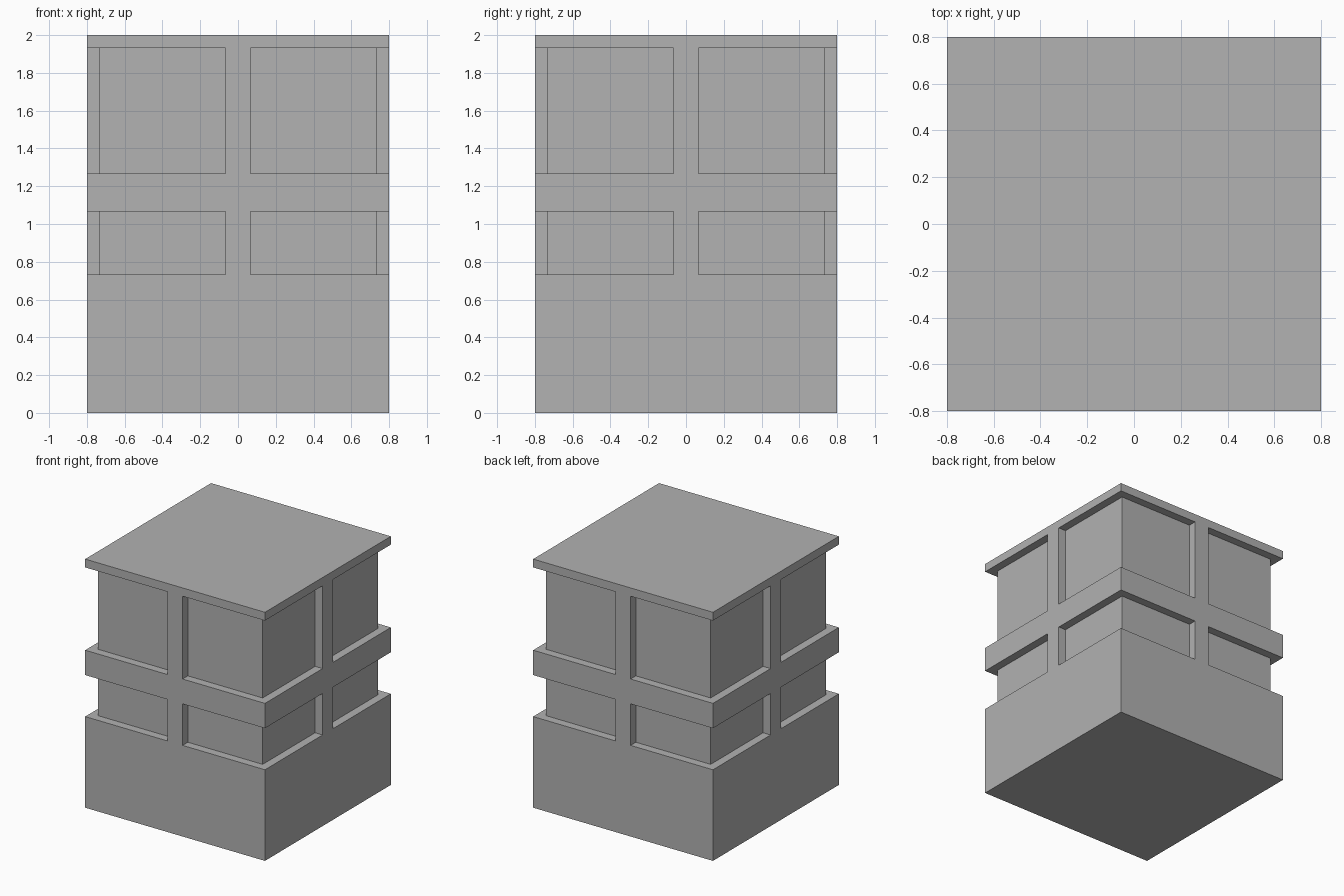
import bpy
import bmesh

HALF, CORE, MULLION = 0.8, 0.733, 0.067
TIERS = [(0.733, 1.067), (1.267, 1.933)]   # lower and upper recessed storeys

default = bpy.data.objects.get("Cube")
if default:
    bpy.data.objects.remove(default, do_unlink=True)

grey = bpy.data.materials.new("plain_grey")
grey.use_nodes = True
colour = (0.445, 0.445, 0.445, 1)
grey.diffuse_color = colour
grey.node_tree.nodes["Principled BSDF"].inputs["Base Color"].default_value = colour


def make_object(name, bm):
    bmesh.ops.recalc_face_normals(bm, faces=bm.faces)
    mesh = bpy.data.meshes.new(name)
    bm.to_mesh(mesh)
    bm.free()
    mesh.materials.append(grey)
    obj = bpy.data.objects.new(name, mesh)
    bpy.context.collection.objects.link(obj)
    return obj


# Solid tower block
bm = bmesh.new()
bmesh.ops.create_cube(bm, size=1)
for v in bm.verts:
    v.co = (v.co.x * 2 * HALF, v.co.y * 2 * HALF, (v.co.z + 0.5) * 2)
tower = make_object("tower_block", bm)

# L-shaped prisms that wrap each corner of each storey
OUT = 0.95
profile = [(MULLION, CORE), (CORE, CORE), (CORE, MULLION),
           (OUT, MULLION), (OUT, OUT), (MULLION, OUT)]
bm = bmesh.new()
for low, high in TIERS:
    for sx in (-1, 1):
        for sy in (-1, 1):
            face = bm.faces.new([bm.verts.new((x * sx, y * sy, low)) for x, y in profile])
            top = bmesh.ops.extrude_face_region(bm, geom=[face])["geom"]
            bmesh.ops.translate(bm, vec=(0, 0, high - low),
                                verts=[g for g in top if isinstance(g, bmesh.types.BMVert)])
cutter = make_object("corner_recess_cutter", bm)
cutter.hide_render = True

# Carve the recesses, leaving the base, mullions, belt and roof slab
cut = tower.modifiers.new("corner_recesses", "BOOLEAN")
cut.operation = "DIFFERENCE"
cut.solver = "EXACT"
cut.object = cutter
bpy.context.view_layer.update()
carved = bpy.data.meshes.new_from_object(
    tower.evaluated_get(bpy.context.evaluated_depsgraph_get()))
tower.modifiers.clear()
tower.data = carved
bpy.data.objects.remove(cutter, do_unlink=True)
